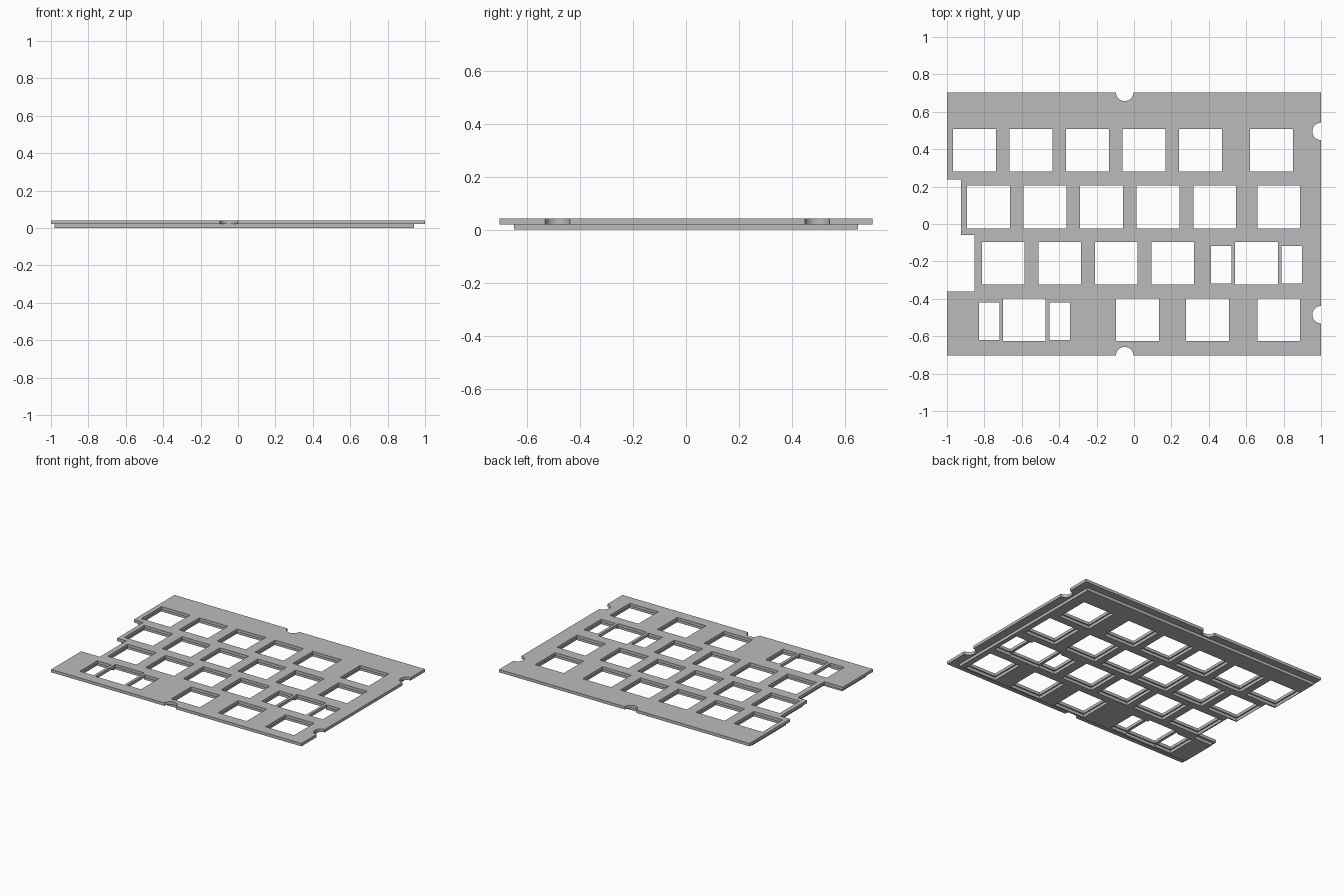
import bpy, bmesh, math

if "Cube" in bpy.data.objects:
    bpy.data.objects.remove(bpy.data.objects["Cube"])

KEY, PITCH = 0.228, 0.3022          # switch opening and key spacing
STAB_X, STAB_W, STAB_H, STAB_DY = 0.189, 0.110, 0.199, -0.0075
Z_MID, Z_TOP = 0.0205, 0.0415
HX, HY, R = 1.0, 0.7035, 0.0465     # half size of plate, screw notch radius

mat = bpy.data.materials.new("plate_grey")
mat.diffuse_color = (0.5, 0.5, 0.5, 1)
mat.use_nodes = True
mat.node_tree.nodes["Principled BSDF"].inputs["Base Color"].default_value = mat.diffuse_color


def rect(cx, cy, w, h):
    return [(cx - w/2, cy - h/2), (cx + w/2, cy - h/2),
            (cx + w/2, cy + h/2), (cx - w/2, cy + h/2)]


def notch(cx, cy, start):
    """Half circle bitten into the edge, walked clockwise from the start angle."""
    return [(cx + R*math.cos(start - math.pi*i/16), cy + R*math.sin(start - math.pi*i/16))
            for i in range(17)]


def slab(name, loops, z0, z1):
    """Filled outline with holes, extruded between two heights."""
    cu = bpy.data.curves.new(name + "_profile", 'CURVE')
    cu.dimensions, cu.fill_mode, cu.extrude = '2D', 'BOTH', (z1 - z0)/2
    for pts in loops:
        sp = cu.splines.new('POLY')
        sp.points.add(len(pts) - 1)
        for p, (x, y) in zip(sp.points, pts):
            p.co = (x, y, 0, 1)
        sp.use_cyclic_u = True
    tmp = bpy.data.objects.new(name + "_profile", cu)
    bpy.context.collection.objects.link(tmp)
    dg = bpy.context.evaluated_depsgraph_get()
    me = bpy.data.meshes.new_from_object(tmp.evaluated_get(dg))
    bpy.data.objects.remove(tmp)
    bm = bmesh.new()
    bm.from_mesh(me)
    bmesh.ops.remove_doubles(bm, verts=bm.verts, dist=1e-5)
    bmesh.ops.translate(bm, verts=bm.verts, vec=(0, 0, (z0 + z1)/2))
    bmesh.ops.recalc_face_normals(bm, faces=bm.faces)
    for f in bm.faces:
        f.smooth = False
    bm.to_mesh(me)
    bm.free()
    me.materials.clear()
    me.materials.append(mat)
    ob = bpy.data.objects.new(name, me)
    bpy.context.collection.objects.link(ob)


# Switch centres, row by row: centre y, centres x
rows = [
    (0.394, [-0.853 + PITCH*i for i in range(5)] + [0.735]),
    (0.091, [-0.778 + PITCH*i for i in range(5)] + [0.773]),
    (-0.210, [-0.700 + PITCH*i for i in range(4)]),
    (-0.512, [0.019, 0.393, 0.773]),
]
wide_keys = [(0.655, -0.210), (-0.586, -0.512)]   # keys with stabiliser slots
keys = [(x, y) for y, xs in rows for x in xs]

# Upper plate: stepped left edge, four screw notches
outline = [(-HX, -HY)]
outline += notch(-0.05, -HY, math.pi)
outline += [(HX, -HY)]
outline += notch(HX, -0.485, -math.pi/2)
outline += notch(HX, 0.495, -math.pi/2)
outline += [(HX, HY)]
outline += notch(-0.05, HY, 0)
outline += [(-HX, HY), (-HX, 0.239), (-0.924, 0.239), (-0.924, -0.06),
            (-0.852, -0.06), (-0.852, -0.361), (-HX, -0.361)]
holes = [rect(x, y, KEY, KEY) for x, y in keys + wide_keys]
for x, y in wide_keys:
    for s in (-1, 1):
        holes.append(rect(x + s*STAB_X, y + STAB_DY, STAB_W, STAB_H))
slab("switch_plate", [outline] + holes, Z_MID, Z_TOP)

# Lower layer: inset outline, slightly larger openings
d, c = 0.019, 0.01
lower = [(-HX + d, -0.65), (0.94, -0.65), (0.94, 0.65), (-HX + d, 0.65),
         (-HX + d, 0.239 + d), (-0.924 + d, 0.239 + d), (-0.924 + d, -0.06 + d),
         (-0.852 + d, -0.06 + d), (-0.852 + d, -0.361 - d), (-HX + d, -0.361 - d)]
lower_holes = [rect(x, y, KEY + 2*c, KEY + 2*c) for x, y in keys]
for x, y in wide_keys:   # switch and stabiliser clearance joined in one opening
    k, w = KEY/2 + c, STAB_X + STAB_W/2 + c
    lo, hi = y + STAB_DY - STAB_H/2 - c, y + STAB_DY + STAB_H/2 + c
    lower_holes.append([(x - w, lo), (x - k, lo), (x - k, y - k), (x + k, y - k),
                        (x + k, lo), (x + w, lo), (x + w, hi), (x + k, hi),
                        (x + k, y + k), (x - k, y + k), (x - k, hi), (x - w, hi)])
slab("lower_layer", [lower] + lower_holes, 0, Z_MID)
